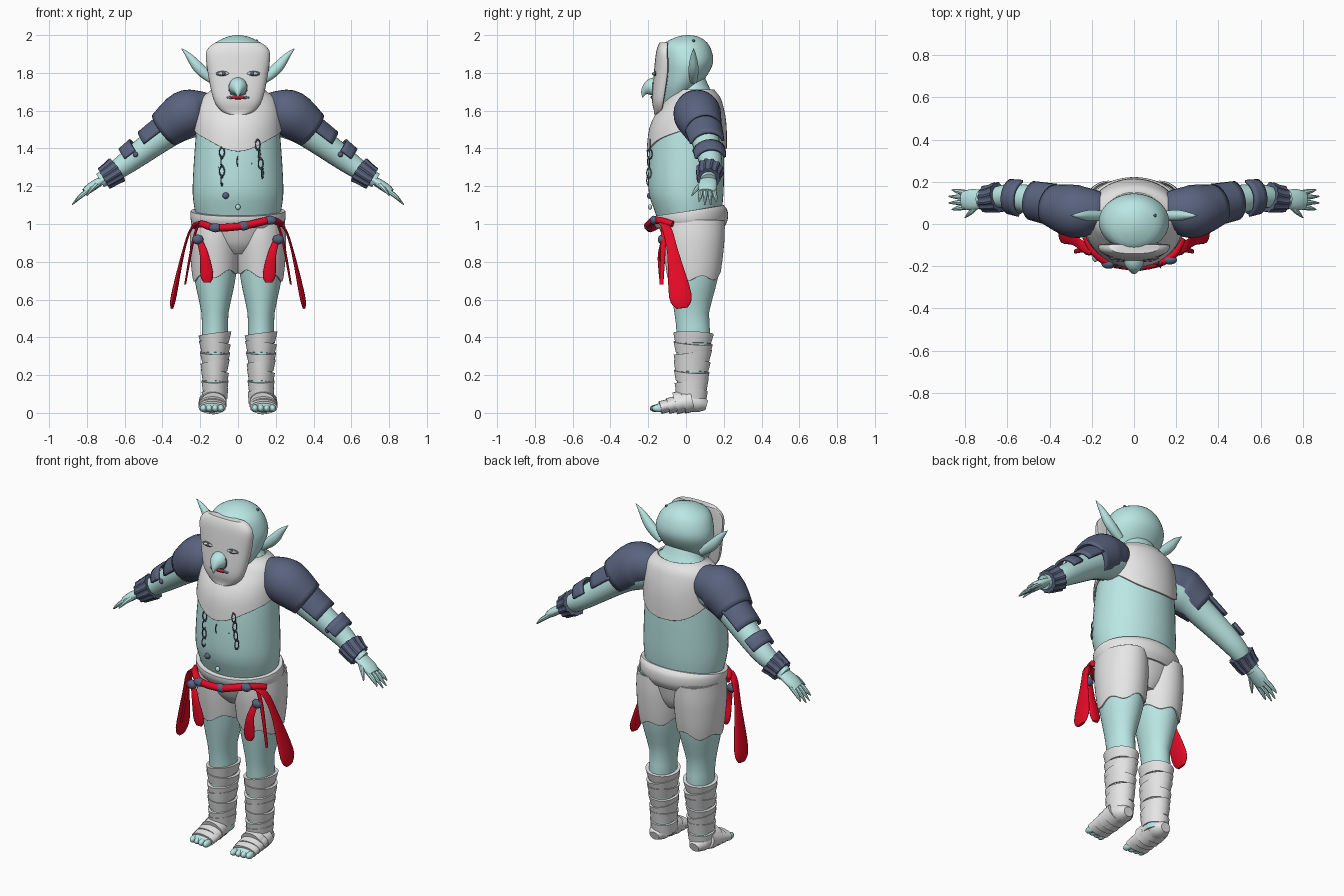
import bpy
import bmesh
from math import sin, cos, pi, tau, copysign, radians
from mathutils import Vector

cube = bpy.data.objects.get("Cube")
if cube:
    bpy.data.objects.remove(cube, do_unlink=True)


def material(name, red, green, blue):
    mat = bpy.data.materials.new(name)
    mat.use_nodes = True
    colour = (red, green, blue, 1)
    mat.diffuse_color = colour
    mat.node_tree.nodes["Principled BSDF"].inputs["Base Color"].default_value = colour
    return mat


SKIN = material("pale teal skin", .49, .8, .78)
CLOTH = material("light grey cloth", .8, .79, .79)
ARMOUR = material("slate blue armour", .1, .125, .21)
RED = material("red sash", .8, .003, .02)
DARK = material("dark grey lines", .13, .14, .16)
ACROSS = Vector((1, 0, 0))
DEPTH = Vector((0, 1, 0))
UP = Vector((0, 0, 1))
made = []


def finish(bm, name, mat, thick=0):
    """Turn a bmesh into a named object with one material."""
    bmesh.ops.recalc_face_normals(bm, faces=bm.faces)
    mesh = bpy.data.meshes.new(name)
    bm.to_mesh(mesh)
    bm.free()
    mesh.materials.append(mat)
    ob = bpy.data.objects.new(name, mesh)
    bpy.context.scene.collection.objects.link(ob)
    if thick:
        shell = ob.modifiers.new("thickness", "SOLIDIFY")
        shell.thickness = thick
        shell.offset = 0
    made.append(ob)


def spline(points, steps):
    """Smooth path through tuples of any length."""
    last = len(points) - 1
    path = []
    for i in range(last):
        before, start, end, after = (points[max(0, min(last, i + k))] for k in (-1, 0, 1, 2))
        for j in range(steps):
            t = j / steps
            path.append([q + t / 2 * (r - p + t * (2 * p - 5 * q + 4 * r - s + t * (3 * (q - r) + s - p)))
                         for p, q, r, s in zip(before, start, end, after)])
    return path + [list(points[last])]


def bridge(bm, rings, closed, cap):
    rows = [[bm.verts.new(co) for co in ring] for ring in rings]
    count = len(rows[0])
    for lower, upper in zip(rows, rows[1:]):
        for i in range(count if closed else count - 1):
            j = (i + 1) % count
            bm.faces.new((lower[i], lower[j], upper[j], upper[i]))
    if cap:
        bm.faces.new(rows[0])
        bm.faces.new(rows[-1])


def tube(name, points, mat, side=1, ref=DEPTH, flat=1, n=20, steps=4, plate=False, cap=True, thick=0, flute=0):
    """Sweep along x, y, z, radius points; the radius runs along ref, flattened across it."""
    path = spline(points, steps)
    last = len(path) - 1
    begin, sweep = (.3, pi - .6) if plate else (0, tau)
    rings = []
    for k, (x, y, z, radius) in enumerate(path):
        tangent = Vector(path[min(k + 1, last)][:3]) - Vector(path[max(k - 1, 0)][:3])
        tangent.normalize()
        along = (ref - tangent * ref.dot(tangent)).normalized()
        across = tangent.cross(along) * flat
        ring = []
        for i in range(n):
            angle = begin + sweep * i / (n - 1 if plate else n)
            size = radius * (1 + flute * (i // 2 % 2))
            co = Vector((x, y, z)) + (along * cos(angle) + across * sin(angle)) * size
            ring.append((co.x * side, co.y, co.z))
        rings.append(ring)
    bm = bmesh.new()
    bridge(bm, rings, not plate, cap and not plate)
    finish(bm, name, mat, thick)


def loft(name, profile, mat, x=0, low=None, high=None, grow=0, flare=0, n=48, rows=24, power=2, back=1, cap=True, thick=0):
    """Upright shell over a profile of z, y, x radius, y radius; its edges may vary with angle."""
    dense = spline(profile, 6)

    def section(z):
        for below, above in zip(dense, dense[1:]):
            if z <= above[0]:
                break
        t = max(0, min(1, (z - below[0]) / (above[0] - below[0])))
        return [a + (b - a) * t for a, b in zip(below, above)]

    rings = []
    for k in range(rows + 1):
        v = (1 - cos(pi * k / rows)) / 2
        ring = []
        for i in range(n):
            angle = tau * i / n
            bottom = low(angle) if low else profile[0][0]
            top = high(angle) if high else profile[-1][0]
            z = bottom + (top - bottom) * v
            _, y, wide, deep = section(z)
            c, s = (copysign(abs(f) ** (2 / power), f) for f in (cos(angle), sin(angle)))
            extra = grow + flare * v
            ring.append((x + (wide + extra) * c, y + (deep + extra) * s * (back if s > 0 else 1), z))
        rings.append(ring)
    bm = bmesh.new()
    bridge(bm, rings, True, cap)
    finish(bm, name, mat, thick)


def ball(name, place, size, mat):
    bm = bmesh.new()
    bmesh.ops.create_uvsphere(bm, u_segments=16, v_segments=10, radius=1)
    for v in bm.verts:
        v.co = Vector(place) + Vector([c * s for c, s in zip(v.co, size)])
    finish(bm, name, mat)


def stud(name, place, radius):
    ball(name, place, (radius, radius, radius), ARMOUR)


# Torso, shoulder cape and shorts top
torso = [(1, .02, .21, .16), (1.08, .01, .23, .18), (1.2, 0, .24, .2), (1.5, .01, .22, .19),
         (1.65, .04, .19, .13), (1.71, .04, .12, .09), (1.8, .01, .09, .08)]
loft("torso", torso, SKIN)
loft("shoulder_cape", torso, CLOTH, low=lambda a: 1.39 + .11 * cos(a) ** 2 + .006 * sin(5 * a),
     high=lambda a: 1.71, grow=.008, flare=.008, cap=False, thick=.01)
loft("waistband", [(.98, .02, .23, .18), (1.02, .02, .25, .2), (1.07, .02, .25, .2), (1.1, .02, .23, .18)],
     CLOTH, high=lambda a: 1.07 + .03 * sin(a))
loft("shorts_seat", [(.84, .04, .08, .1), (.9, .03, .17, .14), (1.03, .02, .24, .18)], CLOTH)
ball("navel", (0, -.19, 1.09), (.013, .01, .015), SKIN)

# Head, mask and face
loft("head", [(1.62, -.07, .06, .04), (1.72, -.03, .13, .09), (1.8, 0, .16, .12), (1.87, .01, .165, .135),
              (1.95, 0, .13, .12), (1.99, .01, .06, .06), (2, .01, .01, .01)], SKIN)
loft("face_mask", [(1.58, -.14, .05, .03), (1.6, -.13, .09, .04), (1.66, -.12, .13, .06), (1.8, -.1, .16, .07),
                   (1.9, -.1, .17, .06), (1.94, -.1, .15, .05), (1.96, -.1, .12, .04)], CLOTH, power=2.6, back=.1)
tube("nose_hole_rim", [(0, -.15, 1.72, .054), (0, -.18, 1.72, .051)], DARK, ref=ACROSS)
tube("nose", [(0, -.15, 1.73, .05), (0, -.19, 1.72, .045), (0, -.22, 1.7, .02), (0, -.23, 1.67, .002)], SKIN, ref=ACROSS)
ball("mouth_slit", (0, -.174, 1.67), (.066, .01, .012), DARK)
ball("lips", (0, -.178, 1.67), (.042, .01, .008), RED)
stud("head_stud", (.1, .04, 1.97), .007)

# Sash across the front with beads
tube("sash_belt", [(-.23, -.06, .99, .016), (-.19, -.13, 1, .018), (-.12, -.18, .98, .02), (.03, -.2, .99, .02),
                   (.17, -.16, 1.02, .02), (.23, -.07, 1, .016)], RED, ref=UP)
for x, y, z in [(-.12, -.19, .98), (.03, -.2, .99), (.17, -.17, 1.02)]:
    ball("sash_bead", (x, y, z), (.034, .022, .024), ARMOUR)

# Hanging chains and belly studs
for x, top, count, lean in [(-.085, 1.38, 4, 0), (0, 1.38, 3, 0), (.105, 1.42, 4, .008)]:
    for k in range(count):
        bpy.ops.mesh.primitive_torus_add(
            major_segments=16, minor_segments=6, major_radius=.013, minor_radius=.003,
            location=(x + lean * k, -.19 - .002 * k, top - .05 * k), rotation=(pi / 2, 0, pi / 2.6 * (k % 2)))
        link = bpy.context.object
        link.name = "chain_link"
        link.scale.y = 2
        link.data.materials.append(ARMOUR)
        made.append(link)
stud("belly_stud", (-.065, -.19, 1.15), .017)
stud("chest_stud", (.07, -.18, 1.32), .01)
stud("chest_stud", (-.1, -.17, 1.3), .01)

leg = [(.04, .03, .06, .07), (.2, .03, .06, .08), (.42, .04, .07, .09), (.52, .03, .07, .09),
       (.72, .04, .11, .13), (.9, .04, .12, .15), (1.02, .04, .11, .15)]
arm = spline([(.12, .06, 1.57, .07), (.24, .07, 1.55, .09), (.36, .09, 1.49, .08), (.58, .13, 1.33, .06),
              (.68, .12, 1.26, .045), (.73, .12, 1.23, .04)], 10)


def sleeve(name, first, last, grow, side, **options):
    """Armour piece that follows a stretch of the arm."""
    piece = [(x, y, z, radius + grow) for x, y, z, radius in arm[first:last]]
    tube(name, piece, ARMOUR, side, steps=1, **options)


for side, tag in ((1, "left_"), (-1, "right_")):
    # Eyes and ears
    for part, y, size, mat in [("eye_rim", -.162, (.042, .01, .014), DARK), ("eye", -.166, (.032, .01, .008), CLOTH),
                               ("iris", -.17, (.011, .01, .009), ARMOUR)]:
        ball(tag + part, (side * .076, y, 1.796), size, mat)
    tube(tag + "ear", [(.13, .04, 1.76, .02), (.18, .04, 1.8, .026), (.22, .04, 1.84, .025),
                       (.26, .04, 1.89, .015), (.3, .04, 1.93, .001)], SKIN, side, flat=1.1)

    # Arm, hand and fingers
    tube(tag + "arm", arm, SKIN, side, steps=1)
    tube(tag + "hand", [(.69, .12, 1.25, .04), (.77, .115, 1.2, .05), (.81, .11, 1.17, .04)], SKIN, side, flat=.5)
    for k in range(4):
        spread = k - 1.5
        tip = .88 - .008 * spread ** 2
        tube(tag + "finger", [(.77, .114 + .02 * spread, 1.195, .013), (.83, .115 + .026 * spread, 1.15, .012),
                              (tip, .115 + .031 * spread, 1.98 - tip, .003)], SKIN, side, n=8)
    tube(tag + "thumb", [(.73, .1, 1.22, .016), (.77, .06, 1.19, .013), (.8, .03, 1.15, .003)], SKIN, side, ref=ACROSS, n=8)

    # Shoulder guard, arm plates and bracer
    tube(tag + "shoulder_guard", [(.16, .05, 1.6, .08), (.2, .06, 1.6, .1), (.28, .06, 1.58, .12), (.39, .09, 1.5, .095)],
         ARMOUR, side, n=28, cap=False, thick=.012)
    for part, first, last in (("upper_plate", 20, 26), ("lower_plate", 27, 31)):
        sleeve(tag + part, first, last, .02, side, plate=True, thick=.014)
        x, y, z, radius = arm[first + 1]
        stud(tag + part + "_stud", (side * x, y - radius, z + .01), .014)
    sleeve(tag + "bracer", 35, 46, .016, side, n=48, flute=.1)

    # Leg, ragged shorts leg and ankle wraps
    hip = side * .122
    loft(tag + "leg", leg, SKIN, hip)
    loft(tag + "shorts_leg", leg, CLOTH, hip, low=lambda a: .73 - .02 * side * cos(a) + .015 * sin(5 * a),
         grow=.005, flare=.006, cap=False, thick=.008)
    for k in range(7):
        base = .06 + .05 * k
        tilt = .012 * (-1) ** k
        loft(tag + "leg_wrap", leg, CLOTH, hip, low=lambda a: base + tilt * cos(a + k),
             high=lambda a: base + .06 + tilt * cos(a + k + .6), grow=.005, flare=.006 + .001 * k, rows=4)

    # Foot with wraps and toes
    tube(tag + "foot_wrap", [(.13, .11, .04, .03), (.13, .07, .05, .055), (.13, 0, .06, .066), (.13, -.06, .05, .07)],
         CLOTH, side, ref=ACROSS, flat=.85)
    for k in range(4):
        y = .01 - .04 * k
        height = .06 - .008 * k
        tube(tag + "foot_band", [(.134, y + .022, height + .004, .073), (.136, y - .026, height - .008, .073)],
             CLOTH, side, ref=ACROSS, flat=height / .076)
        ball(tag + "toe", (side * (.09 + .031 * k), -.158 + .004 * k, .024), (.018, .034, .02), SKIN)
    ball(tag + "forefoot", (side * .137, -.12, .028), (.064, .05, .026), SKIN)

    # Hanging sash tails
    tube(tag + "long_tail", [(.2, -.13, 1.01, .02), (.25, -.1, .97, .025), (.29, -.07, .85, .03), (.34, -.03, .62, .06),
                             (.35, -.02, .555, .03)], RED, side, flat=.25)
    tube(tag + "thin_tail", [(.21, -.12, 1, .012), (.24, -.12, .9, .014), (.28, -.13, .68, .01)], RED, side, flat=.5)
    tube(tag + "front_tail", [(.21, -.12, .93, .014), (.18, -.14, .84, .023), (.165, -.13, .73, .034),
                              (.163, -.13, .69, .018)], RED, side, ref=ACROSS, flat=.4)
    ball(tag + "tail_bead", (side * .213, -.125, .918), (.03, .024, .026), ARMOUR)

# Smooth shading with sharp rims
bpy.ops.object.select_all(action="DESELECT")
for ob in made:
    ob.select_set(True)
bpy.context.view_layer.objects.active = made[0]
bpy.ops.object.shade_smooth_by_angle(angle=radians(40))
